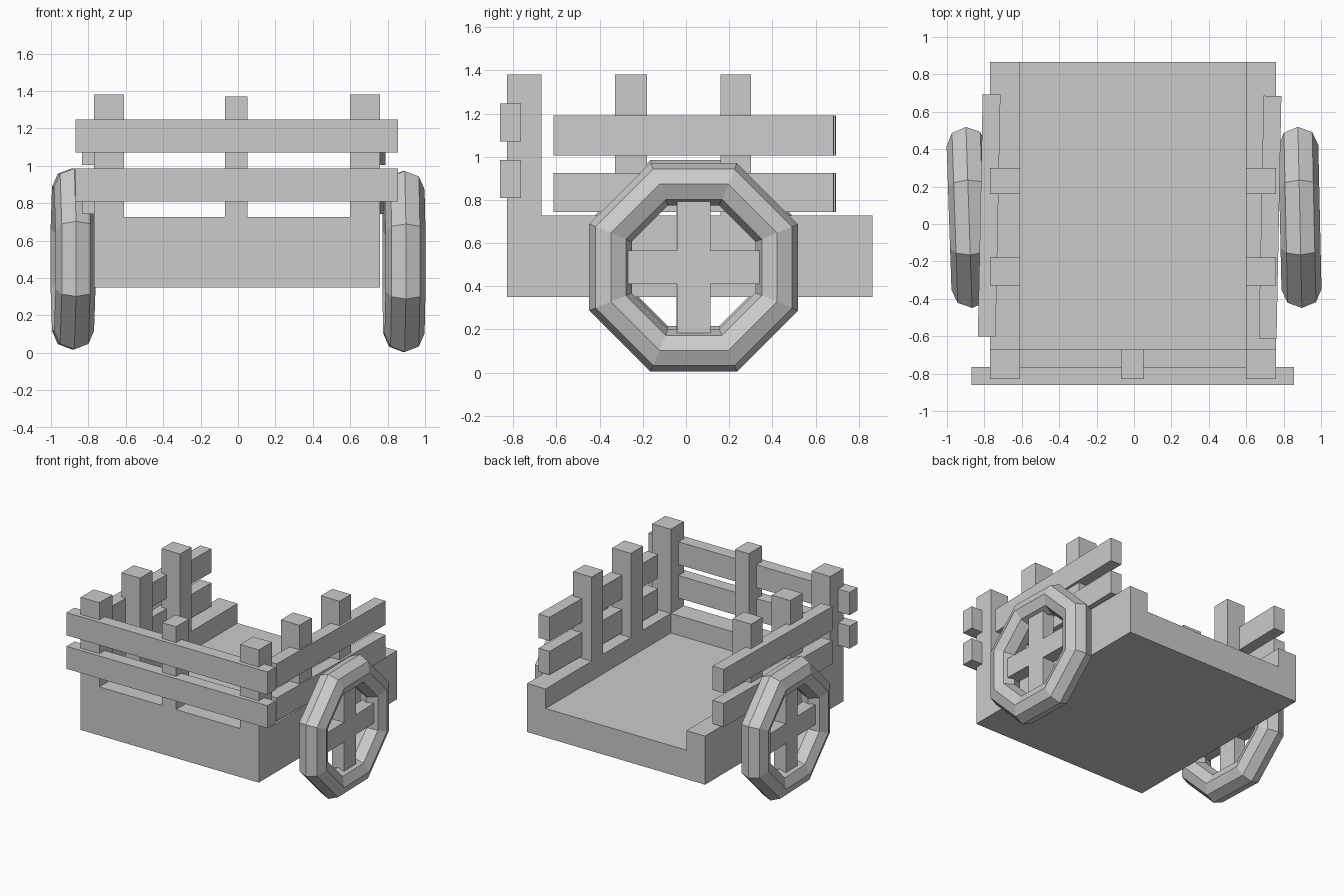
import bpy
from math import radians, cos
from mathutils import Matrix

if "Cube" in bpy.data.objects:
    bpy.data.objects.remove(bpy.data.objects["Cube"])


def box(name, x, y, z, yaw=0.0):
    """Box from (min, max) ranges, optionally turned about its own vertical axis."""
    mid = [(r[0] + r[1]) / 2 for r in (x, y, z)]
    bpy.ops.mesh.primitive_cube_add(size=1, location=mid, rotation=(0, 0, yaw))
    ob = bpy.context.object
    ob.name = name
    ob.scale = [r[1] - r[0] for r in (x, y, z)]
    bpy.ops.object.transform_apply(location=False, rotation=False, scale=True)
    return ob


# Cart bed: solid block hollowed out, open at the back
bed = box("cart_bed", (-0.77, 0.76), (-0.83, 0.865), (0.35, 0.727))
cutter = box("bed_cutter", (-0.61, 0.60), (-0.67, 1.0), (0.575, 1.0))
cutter.hide_render = True
mod = bed.modifiers.new("hollow", 'BOOLEAN')
mod.operation = 'DIFFERENCE'
mod.solver = 'EXACT'
mod.object = cutter
bpy.context.view_layer.objects.active = bed
bpy.ops.object.modifier_apply(modifier=mod.name)
bpy.data.objects.remove(cutter)

# Upright posts: front corners and two along each side
for side, xr in (("left", (-0.77, -0.61)), ("right", (0.60, 0.76))):
    for place, yr in (("front", (-0.83, -0.67)), ("middle", (-0.33, -0.18)),
                      ("rear", (0.16, 0.30))):
        box(f"{side}_{place}_post", xr, yr, (0.727, 1.38))
box("front_centre_post", (-0.07, 0.05), (-0.83, -0.67), (0.727, 1.37))

# Front rails
for level, zr in (("lower", (0.81, 0.985)), ("upper", (1.07, 1.247))):
    box(f"front_{level}_rail", (-0.87, 0.856), (-0.862, -0.765), zr)

# Side rails, very slightly skewed
for level, zr in (("lower", (0.743, 0.925)), ("upper", (1.005, 1.19))):
    box(f"right_{level}_rail", (0.68, 0.775), (-0.613, 0.685), zr, -0.02)
    box(f"left_{level}_rail", (-0.822, -0.727), (-0.603, 0.693), zr, -0.02)


# Wheels: octagonal rim with crossed spokes
def wheel(side, x, z, yaw):
    place = Matrix.Translation((x, 0.035, z)) @ Matrix.Rotation(yaw, 4, 'Z')
    bpy.ops.mesh.primitive_torus_add(major_segments=8, minor_segments=8,
                                     major_radius=0.385 / cos(radians(22.5)),
                                     minor_radius=0.107)
    rim = bpy.context.object
    rim.name = f"{side}_wheel_rim"
    rim.matrix_world = (place @ Matrix.Rotation(radians(90), 4, 'Y')
                        @ Matrix.Rotation(radians(22.5), 4, 'Z'))
    half, reach, depth = 0.077, 0.32, 0.05
    for name, yr, zr in (("upright", (-half, half), (-reach, reach)),
                         ("level", (-reach, reach), (-half, half))):
        spoke = box(f"{side}_wheel_{name}_spoke", (-depth, depth), yr, zr)
        spoke.matrix_world = place


wheel("right", 0.887, 0.488, 0.022)
wheel("left", -0.882, 0.502, 0.034)
